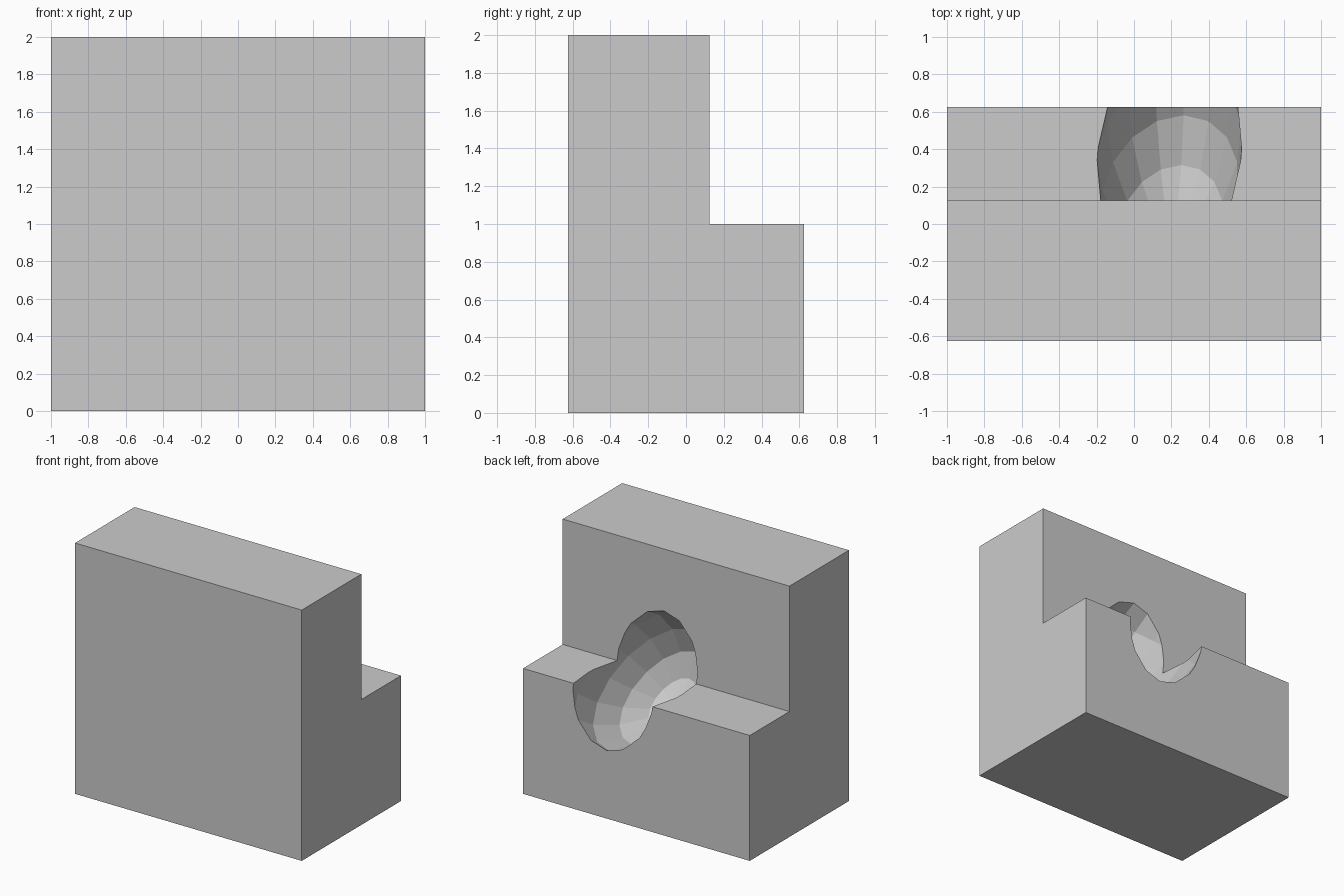
import bpy, bmesh, math
from mathutils import Matrix

if "Cube" in bpy.data.objects:
    bpy.data.objects.remove(bpy.data.objects["Cube"])


def add_object(name, bm):
    bmesh.ops.recalc_face_normals(bm, faces=bm.faces[:])
    mesh = bpy.data.meshes.new(name)
    bm.to_mesh(mesh)
    bm.free()
    obj = bpy.data.objects.new(name, mesh)
    bpy.context.collection.objects.link(obj)
    return obj


# Stepped block: side profile (y, z) extruded across x
profile = [(-.625, 0), (.625, 0), (.625, 1), (.125, 1), (.125, 2), (-.625, 2)]
bm = bmesh.new()
face = bm.faces.new([bm.verts.new((-1, y, z)) for y, z in profile])
side = bmesh.ops.extrude_face_region(bm, geom=[face])
verts = [v for v in side["geom"] if isinstance(v, bmesh.types.BMVert)]
bmesh.ops.translate(bm, verts=verts, vec=(2, 0, 0))
block = add_object("stepped_block", bm)

# Low-poly tilted egg shape that carves the hollow
bm = bmesh.new()
bmesh.ops.create_uvsphere(bm, u_segments=16, v_segments=8, radius=1.01)
stretch = Matrix(((.385, .04, -.07, .186),
                  (0, .68, 0, .375),
                  (0, .065, .545, 1.025),
                  (0, 0, 0, 1)))
bm.transform(stretch @ Matrix.Rotation(math.radians(-50), 4, 'X'))
cutter = add_object("hollow_cutter", bm)
cutter.hide_render = True

# Carve the hollow and discard the cutter
cut = block.modifiers.new("hollow", 'BOOLEAN')
cut.operation = 'DIFFERENCE'
cut.solver = 'EXACT'
cut.object = cutter
bpy.context.view_layer.objects.active = block
block.select_set(True)
bpy.ops.object.modifier_apply(modifier=cut.name)
bpy.data.objects.remove(cutter)
